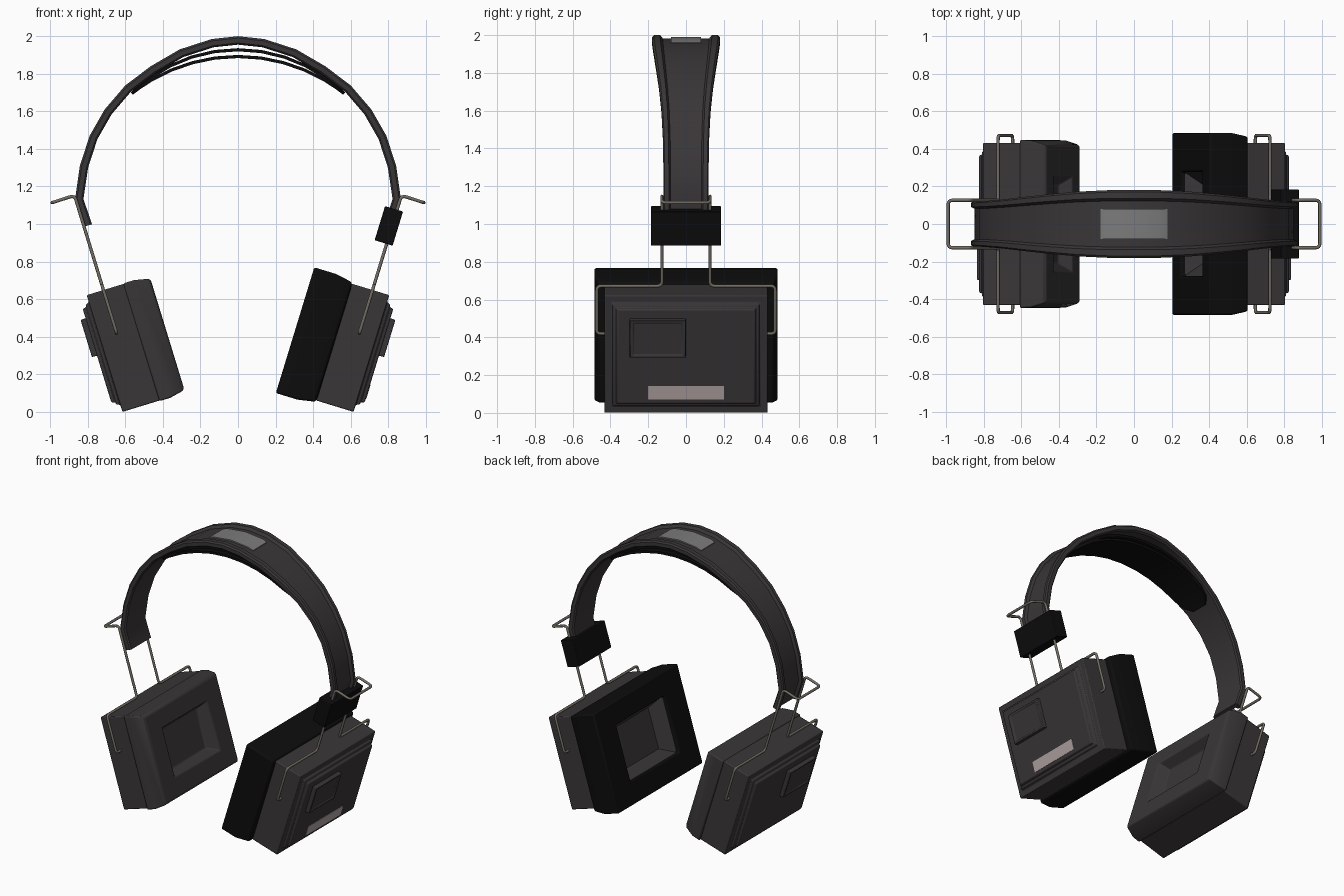
import bpy, bmesh, math
from mathutils import Vector, Matrix

if "Cube" in bpy.data.objects:
    bpy.data.objects.remove(bpy.data.objects["Cube"])

TILT = math.radians(17)
S, C = math.sin(TILT), math.cos(TILT)


def material(name, r, g, b):
    m = bpy.data.materials.new(name)
    m.diffuse_color = (r, g, b, 1)
    m.use_nodes = True
    m.node_tree.nodes["Principled BSDF"].inputs["Base Color"].default_value = m.diffuse_color
    return m


GREY = material("charcoal", 0.042, 0.037, 0.039)
BLACK = material("black_foam", 0.004, 0.004, 0.004)
METAL = material("wire_metal", 0.17, 0.15, 0.125)
PINK = material("pale_label", 0.45, 0.37, 0.37)
SILVER = material("grey_label", 0.2, 0.2, 0.2)


def cup_point(o, y, u, side):
    """Cup space (outward, y, up along the tilt) to world space."""
    return Vector((side * (0.61 + o * C + u * S), y, 0.341 - o * S + u * C))


def finish(name, bm, mat, bevel=0):
    bmesh.ops.recalc_face_normals(bm, faces=bm.faces)
    me = bpy.data.meshes.new(name)
    bm.to_mesh(me)
    bm.free()
    ob = bpy.data.objects.new(name, me)
    bpy.context.collection.objects.link(ob)
    me.materials.append(mat)
    bpy.ops.object.select_all(action='DESELECT')
    ob.select_set(True)
    bpy.context.view_layer.objects.active = ob
    bpy.ops.object.shade_smooth_by_angle(angle=math.radians(35))
    if bevel:
        b = ob.modifiers.new("soft_edges", 'BEVEL')
        b.width, b.segments = bevel, 2
        b.limit_method, b.angle_limit = 'ANGLE', math.radians(30)
    return ob


def skin(rings, caps=(True, True), loop=False):
    bm = bmesh.new()
    rows = [[bm.verts.new(p) for p in r] for r in rings]
    n = len(rows[0])
    pairs = list(zip(rows, rows[1:])) + ([(rows[-1], rows[0])] if loop else [])
    for a, b in pairs:
        for i in range(n):
            j = (i + 1) % n
            bm.faces.new((a[i], a[j], b[j], b[i]))
    if not loop:
        for flag, row in zip(caps, (rows[0], rows[-1])):
            if flag:
                bm.faces.new(row)
    return bm


def loft(name, side, rings, mat, bevel=0, center=(0, 0), caps=(True, True)):
    """Stack of rectangles (outward, half height, half depth) in cup space."""
    cu, cy = center
    pts = [[cup_point(o, cy + sy * hy, cu + su * hu, side)
            for sy, su in ((-1, -1), (1, -1), (1, 1), (-1, 1))]
           for o, hu, hy in rings]
    return finish(name, skin(pts, caps), mat, bevel)


def sweep(name, path, widths, section, mat):
    """Sweep a (depth fraction, outward offset) section along an x-z path."""
    p = [Vector((x, 0, z)) for x, z in path]
    rings = []
    for i, w in enumerate(widths):
        t = (p[min(i + 1, len(p) - 1)] - p[max(i - 1, 0)]).normalized()
        n = Vector((-t.z, 0, t.x))
        rings.append([p[i] + n * off + Vector((0, f * w, 0)) for f, off in section])
    return finish(name, skin(rings), mat)


def wire(name, pts, side):
    """Bent wire with rounded corners."""
    out = [pts[0]]
    for a, b, c in zip(pts, pts[1:], pts[2:]):
        a, b, c = Vector(a), Vector(b), Vector(c)
        r = min(0.025, (a - b).length * 0.4, (c - b).length * 0.4)
        s, e = b + (a - b).normalized() * r, b + (c - b).normalized() * r
        for k in range(5):
            t = k / 4
            out.append(s * (1 - t) ** 2 + b * 2 * t * (1 - t) + e * t * t)
    out.append(pts[-1])
    cu = bpy.data.curves.new(name, 'CURVE')
    cu.dimensions = '3D'
    cu.bevel_depth, cu.bevel_resolution, cu.use_fill_caps = 0.009, 2, True
    sp = cu.splines.new('POLY')
    sp.points.add(len(out) - 1)
    for q, v in zip(sp.points, out):
        q.co = (*cup_point(v[0], v[1], v[2], side), 1)
    ob = bpy.data.objects.new(name, cu)
    bpy.context.collection.objects.link(ob)
    cu.materials.append(METAL)
    bpy.ops.object.select_all(action='DESELECT')
    ob.select_set(True)
    bpy.context.view_layer.objects.active = ob
    bpy.ops.object.convert(target='MESH')


# Parts shared by both ear cups
for side, tag in ((1, "right"), (-1, "left")):
    # Stepped shell with two raised plates
    loft(tag + "_cup_shell", side, [
        (-0.105, 0.325, 0.432), (0.105, 0.325, 0.432), (0.105, 0.285, 0.39),
        (0.125, 0.279, 0.385), (0.125, 0.266, 0.371), (0.147, 0.26, 0.365)],
        GREY, 0.008)
    # Raised square with a sunken centre
    loft(tag + "_square_cover", side, [
        (0.14, 0.105, 0.15), (0.175, 0.103, 0.147),
        (0.175, 0.09, 0.13), (0.168, 0.087, 0.127)],
        GREY, 0.005, center=(0.105, -0.15))
    # Wire yoke: pins, arms, stems and the top loop
    half = [(0.012, 0.42, 0.086), (0.012, 0.472, 0.086), (0.012, 0.472, 0.35),
            (0.012, 0.127, 0.35), (0.012, 0.127, 0.852), (0.137, 0.127, 0.85)]
    wire(tag + "_wire_yoke", half + [(o, -y, u) for o, y, u in reversed(half)], side)

# Label strip on the right cup
loft("right_cup_label", 1, [(0.14, 0.037, 0.2), (0.15, 0.037, 0.2)], PINK,
     center=(-0.2, 0))

# Thick black foam pad on the right, thinner grey pad on the left
loft("right_ear_pad", 1, [
    (-0.1, 0.3, 0.43), (-0.105, 0.333, 0.465), (-0.2, 0.35, 0.485),
    (-0.32, 0.35, 0.485), (-0.32, 0.2, 0.28), (-0.29, 0.196, 0.275)],
    BLACK, 0.01, caps=(True, False))
loft("right_ear_recess", 1, [(-0.295, 0.197, 0.276), (-0.21, 0.145, 0.21)],
     GREY, caps=(False, True))
loft("left_ear_pad", -1, [
    (-0.1, 0.328, 0.447), (-0.16, 0.328, 0.445), (-0.235, 0.312, 0.422),
    (-0.245, 0.3, 0.41), (-0.245, 0.175, 0.258), (-0.17, 0.14, 0.21)], GREY, 0.008)

# Slider block on the right side of the band
loft("right_slider_block", 1, [(-0.055, 0.095, 0.185), (0.045, 0.095, 0.185)],
     BLACK, 0.004, center=(0.677, 0))

# Faceted headband with raised rims, wider at the crown
arc = [(0.82, 0.985, 0.12), (0.868, 1.13, 0.12), (0.842, 1.31, 0.12),
       (0.79, 1.47, 0.123), (0.71, 1.61, 0.13), (0.6, 1.738, 0.143),
       (0.465, 1.84, 0.158), (0.31, 1.93, 0.172), (0.14, 1.985, 0.18)]
band = [(-x, z, w) for x, z, w in arc] + [(0, 2.0, 0.18)] + arc[::-1]
rim = [(1, -0.036), (1, -0.01), (0.94, 0), (0.76, 0), (0.68, -0.018)]
section = [(0.93, -0.045)] + rim + [(-f, o) for f, o in reversed(rim)] + [(-0.93, -0.045)]
sweep("headband", [(x, z) for x, z, w in band], [w for x, z, w in band], section, GREY)

# Plate on the crown
flat = [(1, -0.006), (1, 0.006), (-1, 0.006), (-1, -0.006)]
sweep("crown_label", [(-0.175, 1.956), (-0.14, 1.969), (0, 1.984), (0.14, 1.969),
                      (0.175, 1.956)], [0.08] * 5, flat, SILVER)

# Hollow cushion under the crown: two bowed strips meeting at their ends
for name, top in (("cushion_upper_strip", 1.928), ("cushion_lower_strip", 1.892)):
    h, sag = 0.565, top - 1.695
    R = (h * h + sag * sag) / (2 * sag)
    end = math.asin(h / R)
    ts = [-1, -0.97, -0.92] + [k / 10 for k in range(-8, 9, 2)] + [0.92, 0.97, 1]
    path = [(R * math.sin(t * end), top - R + R * math.cos(t * end)) for t in ts]
    widths = [0.13 * max(0.45, (1 - abs(t) ** 14) ** 0.5) for t in ts]
    sweep(name, path, widths, [(f, o * 1.4) for f, o in flat], BLACK)
